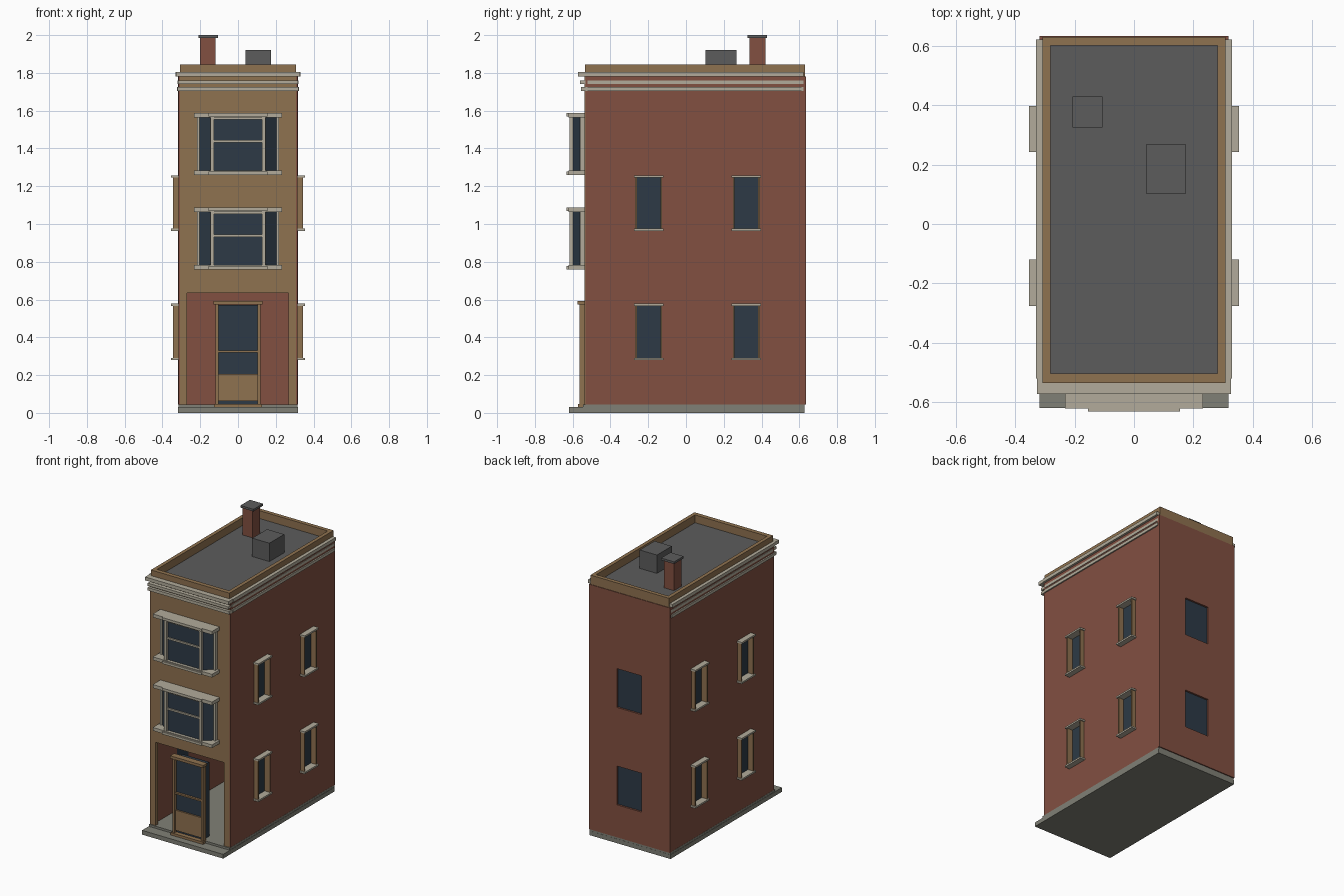
import bpy
import math

if "Cube" in bpy.data.objects:
    bpy.data.objects.remove(bpy.data.objects["Cube"])


def material(name, rgb):
    m = bpy.data.materials.new(name)
    m.diffuse_color = (*rgb, 1)
    m.use_nodes = True
    m.node_tree.nodes["Principled BSDF"].inputs["Base Color"].default_value = m.diffuse_color
    return m


TAN = material("tan_stone", (0.275, 0.168, 0.08))
RED = material("red_brick", (0.223, 0.08, 0.053))
CREAM = material("cream_trim", (0.445, 0.41, 0.325))
DARK = material("dark_roof", (0.107, 0.107, 0.107))
GREY = material("plinth_grey", (0.216, 0.216, 0.18))
GLASS = material("dark_glass", (0.026, 0.042, 0.061))


def box(name, x, y, z, mat, turn=0):
    """Box from (min, max) ranges, optionally turned about its own z axis."""
    bpy.ops.mesh.primitive_cube_add(size=1)
    ob = bpy.context.object
    ob.name = name
    ob.location = [(a + b) / 2 for a, b in (x, y, z)]
    ob.scale = [b - a for a, b in (x, y, z)]
    ob.rotation_euler.z = turn
    ob.data.materials.append(mat)
    return ob


def wall(name, x, y, z, mat, holes):
    """Box with rectangular openings cut through it."""
    ob = box(name, x, y, z, mat)
    for h in holes:
        cutter = box(name + "_cutter", *h, mat)
        cutter.hide_render = True
        mod = ob.modifiers.new("opening", 'BOOLEAN')
        mod.object = cutter
        mod.solver = 'EXACT'
        bpy.context.view_layer.objects.active = ob
        bpy.ops.object.modifier_apply(modifier=mod.name)
        bpy.data.objects.remove(cutter)
    return ob


def span(side, a, b):
    return (a, b) if side > 0 else (-b, -a)


# Plinth and ground floor
box("plinth", (-.318, .318), (-.62, .628), (0, .03), GREY)
box("ground_floor", (-.316, .316), (-.545, .627), (.03, .045), GREY)

SIDE_Y = (-.198, .32)
SIDE_Z = ((.285, .57), (.97, 1.25))
BACK_Z = ((.275, .55), (.965, 1.24))
BAY_Z = (.765, 1.265)

# Walls
front_holes = [((-.27, .267), (-.7, -.4), (.02, .635))]
front_holes += [((-.2, .2), (-.7, -.4), (z + .02, z + .29)) for z in BAY_Z]
wall("front_wall", (-.308, .308), (-.537, -.51), (.045, 1.79), TAN, front_holes)
wall("back_wall", (-.318, .318), (.612, .634), (.045, 1.78), RED,
     [((-.096, .098), (.5, .7), z) for z in BACK_Z])
for z in BACK_Z:
    box("back_window_glass", (-.1, .102), (.613, .621), (z[0] - .004, z[1] + .004), GLASS)

for s in (-1, 1):
    wall("side_wall", span(s, .294, .315), (-.533, .613), (.045, 1.785), RED,
         [(span(s, .2, .4), (c - .066, c + .066), z) for c in SIDE_Y for z in SIDE_Z])
    # Side windows: recessed pane, deep jambs, head and sill
    for c in SIDE_Y:
        for z0, z1 in SIDE_Z:
            box("side_window_glass", span(s, .296, .304), (c - .066, c + .066), (z0, z1), GLASS)
            for e in (-1, 1):
                j = sorted((c + e * .062, c + e * .071))
                box("side_window_jamb", span(s, .3, .345), j, (z0, z1), TAN)
            box("side_window_head", span(s, .3, .354), (c - .078, c + .078), (z1 - .004, z1 + .008), CREAM)
            box("side_window_sill", span(s, .3, .354), (c - .078, c + .078), (z0 - .006, z0 + .006), CREAM)

# Cornice bands on the front and sides
for z0, z1, w, f in ((1.705, 1.726, .324, -.556), (1.741, 1.76, .319, -.561), (1.781, 1.805, .331, -.573)):
    box("cornice_front", (-w + .004, w - .004), (f, -.52), (z0, z1), CREAM)
    for s in (-1, 1):
        box("cornice_side", span(s, .305, w), (-.521, .622), (z0, z1), CREAM)

# Roof and parapet
box("roof", (-.295, .295), (-.52, .615), (1.77, 1.79), DARK)
for y in ((-.535, -.504), (.602, .63)):
    box("parapet_end", (-.308, .308), y, (1.76, 1.845), TAN)
for s in (-1, 1):
    box("parapet_side", span(s, .282, .308), (-.505, .603), (1.76, 1.845), TAN)
box("chimney", (-.2, -.12), (.335, .42), (1.78, 1.988), RED)
box("chimney_cap", (-.208, -.106), (.325, .43), (1.985, 2.0), DARK)
box("roof_hatch", (.04, .175), (.102, .268), (1.78, 1.92), DARK)

# Canted bay windows
for z in BAY_Z:
    lo, hi = z + .018, z + .298
    box("bay_sill", (-.232, .232), (-.622, -.53), (z - .005, lo), CREAM)
    box("bay_sill_edge", (-.155, .155), (-.632, -.6), (z - .005, lo - .006), CREAM)
    box("bay_head", (-.232, .232), (-.622, -.53), (hi, hi + .024), CREAM)
    box("bay_head_edge", (-.155, .155), (-.632, -.6), (hi + .006, hi + .024), CREAM)
    box("bay_centre_glass", (-.132, .132), (-.601, -.593), (lo, hi), GLASS)
    box("bay_rail", (-.13, .13), (-.611, -.59), (z + .167, z + .179), CREAM)
    box("bay_top_rail", (-.13, .13), (-.611, -.59), (hi - .01, hi), CREAM)
    for s in (-1, 1):
        box("bay_front_post", span(s, .127, .146), (-.618, -.59), (lo, hi), CREAM)
        box("bay_wall_post", span(s, .203, .216), (-.562, -.535), (lo, hi), CREAM)
        # Angled pane between the two posts
        box("bay_side_glass", (s * .174 - .045, s * .174 + .045), (-.576, -.569), (lo, hi), GLASS,
            s * math.atan2(.05, .065))

# Entrance door with frame
box("door_body", (-.105, .105), (-.541, -.47), (.045, .57), GLASS)
box("door_lower_panel", (-.106, .106), (-.552, -.538), (.062, .205), TAN)
box("door_rail", (-.106, .106), (-.556, -.538), (.32, .331), TAN)
for s in (-1, 1):
    box("door_jamb", span(s, .104, .12), (-.563, -.53), (.045, .575), TAN)
box("door_head", (-.129, .129), (-.575, -.53), (.573, .592), TAN)
box("door_sill", (-.127, .127), (-.572, -.53), (.03, .047), TAN)
